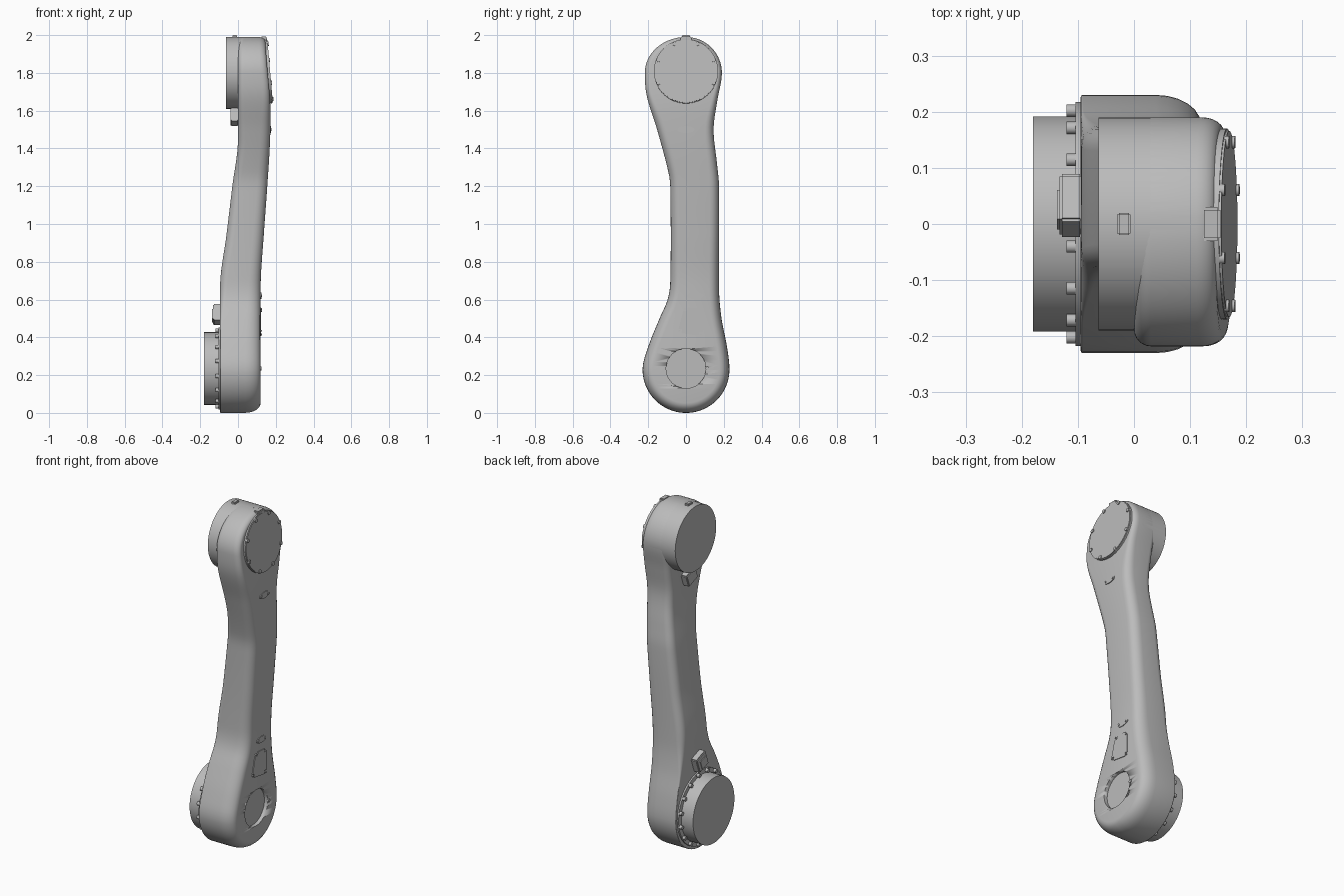
import bpy, bmesh, math
from mathutils import Matrix, Vector

if "Cube" in bpy.data.objects:
    bpy.data.objects.remove(bpy.data.objects["Cube"], do_unlink=True)

grey = bpy.data.materials.new("plain grey")
grey.use_nodes = True
COLOUR = (0.5, 0.5, 0.5, 1)
grey.diffuse_color = COLOUR
grey.node_tree.nodes["Principled BSDF"].inputs["Base Color"].default_value = COLOUR


def curve(keys, z):
    """Smooth interpolation through (z, value) keys, level at both ends."""
    if z <= keys[0][0]:
        return keys[0][1]
    if z >= keys[-1][0]:
        return keys[-1][1]

    def slope(i):
        if i in (0, len(keys) - 1):
            return 0
        return (keys[i + 1][1] - keys[i - 1][1]) / (keys[i + 1][0] - keys[i - 1][0])
    for i in range(len(keys) - 1):
        (a, p), (b, q) = keys[i], keys[i + 1]
        if z <= b:
            h = b - a
            t = (z - a) / h
            s = t * t * (3 - 2 * t)
            return (p + (q - p) * s + h * slope(i) * t * (1 - t) ** 2
                    - h * slope(i + 1) * t * t * (1 - t))


def finish(name, bm, angle=35):
    bmesh.ops.recalc_face_normals(bm, faces=bm.faces[:])
    mesh = bpy.data.meshes.new(name)
    bm.to_mesh(mesh)
    bm.free()
    mesh.materials.append(grey)
    obj = bpy.data.objects.new(name, mesh)
    bpy.context.collection.objects.link(obj)
    bpy.ops.object.select_all(action='DESELECT')
    obj.select_set(True)
    bpy.context.view_layer.objects.active = obj
    bpy.ops.object.shade_smooth_by_angle(angle=math.radians(angle))
    return obj


def disc(name, x0, x1, y, z, r, rz=None, tilt=0, sides=64, bevel=0):
    """Round part with its axis along x."""
    bm = bmesh.new()
    bmesh.ops.create_cone(bm, cap_ends=True, segments=sides, radius1=r, radius2=r,
                          depth=x1 - x0, matrix=Matrix.Rotation(math.pi / 2, 4, 'Y'))
    if bevel:
        rims = [e for e in bm.edges if abs(e.verts[0].co.x - e.verts[1].co.x) < 1e-5]
        bmesh.ops.bevel(bm, geom=rims, offset=bevel, segments=2, affect='EDGES')
    bm.transform(Matrix.Translation(((x0 + x1) / 2, y, z)) @ Matrix.Rotation(tilt, 4, 'Y')
                 @ Matrix.Diagonal((1, 1, (rz or r) / r, 1)))
    return finish(name, bm)


def box(name, centre, size, turn=0, bevel=0.005):
    bm = bmesh.new()
    bmesh.ops.create_cube(bm, size=1, matrix=Matrix.Diagonal((*size, 1)))
    bmesh.ops.bevel(bm, geom=bm.edges[:], offset=bevel, segments=2, affect='EDGES')
    bm.transform(Matrix.Translation(centre) @ Matrix.Rotation(turn, 4, 'X'))
    return finish(name, bm)


# Arm outline, depth and edge rounding, all against height
LOW, HIGH, LOW_R, HIGH_R = 0.23, 1.8, 0.23, 0.19
NEAR = [(LOW, -.23), (.35, -.2), (.5, -.14), (.6, -.097), (.7, -.083), (1.19, -.083),
        (1.27, -.092), (1.5, -.153), (1.68, -.208), (HIGH, -.218)]
FAR = [(LOW, .23), (.35, .217), (.5, .188), (.65, .175), (1.2, .175), (1.32, .164),
       (1.5, .146), (1.65, .165), (HIGH, .19)]
FRONT = [(0, .12), (.68, .12), (.95, .137), (1.2, .155), (1.45, .17), (1.63, .171), (1.99, .146)]
BACK = [(.66, -.095), (.95, -.06), (1.2, -.03), (1.45, 0)]
FRONT_INSET = [(.3, .052), (1.5, .045), (1.75, .024)]
FRONT_DEPTH = [(.3, .08), (.8, .06), (1.5, .05), (1.75, .035)]
BACK_ROUND = [(.4, .004), (.7, .04), (1.4, .04), (1.8, .03)]


def arm_outline():
    near, far = [], []
    arc = [math.radians(4 + 86 * i / 20) for i in range(20)]
    for a in arc:
        z = LOW - LOW_R * math.cos(a)
        near.append((-LOW_R * math.sin(a), z))
        far.append((LOW_R * math.sin(a), z))
    for i in range(61):
        z = LOW + (HIGH - LOW) * i / 60
        near.append((curve(NEAR, z), z))
        far.append((curve(FAR, z), z))
    for a in reversed(arc):
        z = HIGH + HIGH_R * math.cos(a)
        near.append((NEAR[-1][1] * math.sin(a), z))
        far.append((HIGH_R * math.sin(a), z))
    return [Vector(p) for p in far + near[::-1]]


def build_arm():
    loop = arm_outline()
    n = len(loop)
    inward = []
    for i in range(n):
        t = (loop[(i + 1) % n] - loop[i - 1]).normalized()
        inward.append(Vector((-t.y, t.x)))
    bm = bmesh.new()
    rings = []
    steps = [(side, math.pi / 2 * k / 6) for side in ("back", "front") for k in range(7)]
    for side, a in steps:
        ring = []
        for p, d in zip(loop, inward):
            if side == "back":
                r = curve(BACK_ROUND, p.y)
                q = p + d * r * (1 - math.sin(a))
                x = curve(BACK, q.y) + r * (1 - math.cos(a))
            else:
                q = p + d * curve(FRONT_INSET, p.y) * (1 - math.cos(a))
                x = curve(FRONT, q.y) - curve(FRONT_DEPTH, p.y) * (1 - math.sin(a))
            ring.append(bm.verts.new((x, q.x, q.y)))
        rings.append(ring)
    for a, b in zip(rings, rings[1:]):
        for i in range(n):
            j = (i + 1) % n
            bm.faces.new((a[i], a[j], b[j], b[i]))
    for ring in (rings[0], rings[-1]):
        for i in range(n // 2 - 1):
            bm.faces.new((ring[i], ring[i + 1], ring[n - 2 - i], ring[n - 1 - i]))
    return finish("arm_body", bm, 40)


arm = build_arm()

# Round recess in the lower joint
cutter = disc("recess_cutter", 0.098, 0.2, 0, 0.235, 0.105)
cut = arm.modifiers.new("recess", 'BOOLEAN')
cut.operation, cut.object, cut.solver = 'DIFFERENCE', cutter, 'EXACT'
bpy.context.view_layer.objects.active = arm
bpy.ops.object.modifier_apply(modifier=cut.name)
bpy.data.objects.remove(cutter, do_unlink=True)
disc("recess_pin", 0.112, 0.124, 0.113, 0.235, 0.01, sides=16)

# Lower joint: flange, drum and ring of bolts
disc("lower_flange", -0.104, -0.09, 0, 0.235, 0.217)
disc("lower_drum", -0.18, -0.095, 0, 0.235, 0.192)
for i in range(16):
    a = math.tau * (i + 0.5) / 16
    disc("flange_bolt", -0.12, -0.1, 0.206 * math.cos(a), 0.235 + 0.206 * math.sin(a),
         0.011, sides=12)

# Upper joint: drum, tilted cover, cover bolts and tab
disc("upper_drum", -0.063, 0.1, 0, HIGH, HIGH_R)
TILT = math.radians(-5)
disc("upper_cover", 0.15, 0.17, 0, 1.808, 0.17, tilt=TILT, bevel=0.004)
for i in range(8):
    a = math.tau * (i + 0.5) / 8
    y, z = 0.158 * math.cos(a), 0.158 * math.sin(a)
    x = 0.17 - z * math.tan(-TILT)
    disc("cover_bolt", x - 0.01, x + 0.005, y, 1.808 + z, 0.011, tilt=TILT, sides=12)
box("cover_tab", (0.137, 0, 1.978), (0.034, 0.06, 0.028))
box("top_lug", (-0.018, 0, 1.99), (0.024, 0.04, 0.02), bevel=0.003)

# Cable connectors on the back
TURN = math.radians(-20)
box("lower_connector", (-0.112, 0.033, 0.52), (0.042, 0.09, 0.09), TURN)
box("lower_connector_cap", (-0.13, 0.025, 0.515), (0.014, 0.065, 0.065), TURN)
box("upper_connector", (-0.018, -0.005, 1.567), (0.042, 0.09, 0.075), TURN)

# Oval badges with screws on the front face
for y, z in ((0, 1.5), (0.047, 0.62)):
    x = curve(FRONT, z)
    disc("oval_plate", x - 0.003, x + 0.004, y, z, 0.045, 0.018)
    for side in (-1, 1):
        disc("plate_screw", x, x + 0.007, y + side * 0.028, z, 0.007, sides=12)

# Access panel with corner screws
bm = bmesh.new()
corners = [(-.045, .425), (.09, .405), (.09, .555), (-.01, .56)]
panel = bm.faces.new([bm.verts.new((0.119, y, z)) for y, z in corners])
bmesh.ops.bevel(bm, geom=bm.verts[:], offset=0.02, segments=4, affect='VERTICES')
sheet = bmesh.ops.extrude_face_region(bm, geom=bm.faces[:])
bmesh.ops.translate(bm, vec=(0.004, 0, 0),
                    verts=[g for g in sheet["geom"] if isinstance(g, bmesh.types.BMVert)])
finish("access_panel", bm)
for y, z in ((-.035, .435), (.08, .415), (.08, .54), (-.005, .55)):
    disc("panel_screw", 0.118, 0.126, y, z, 0.005, sides=12)
